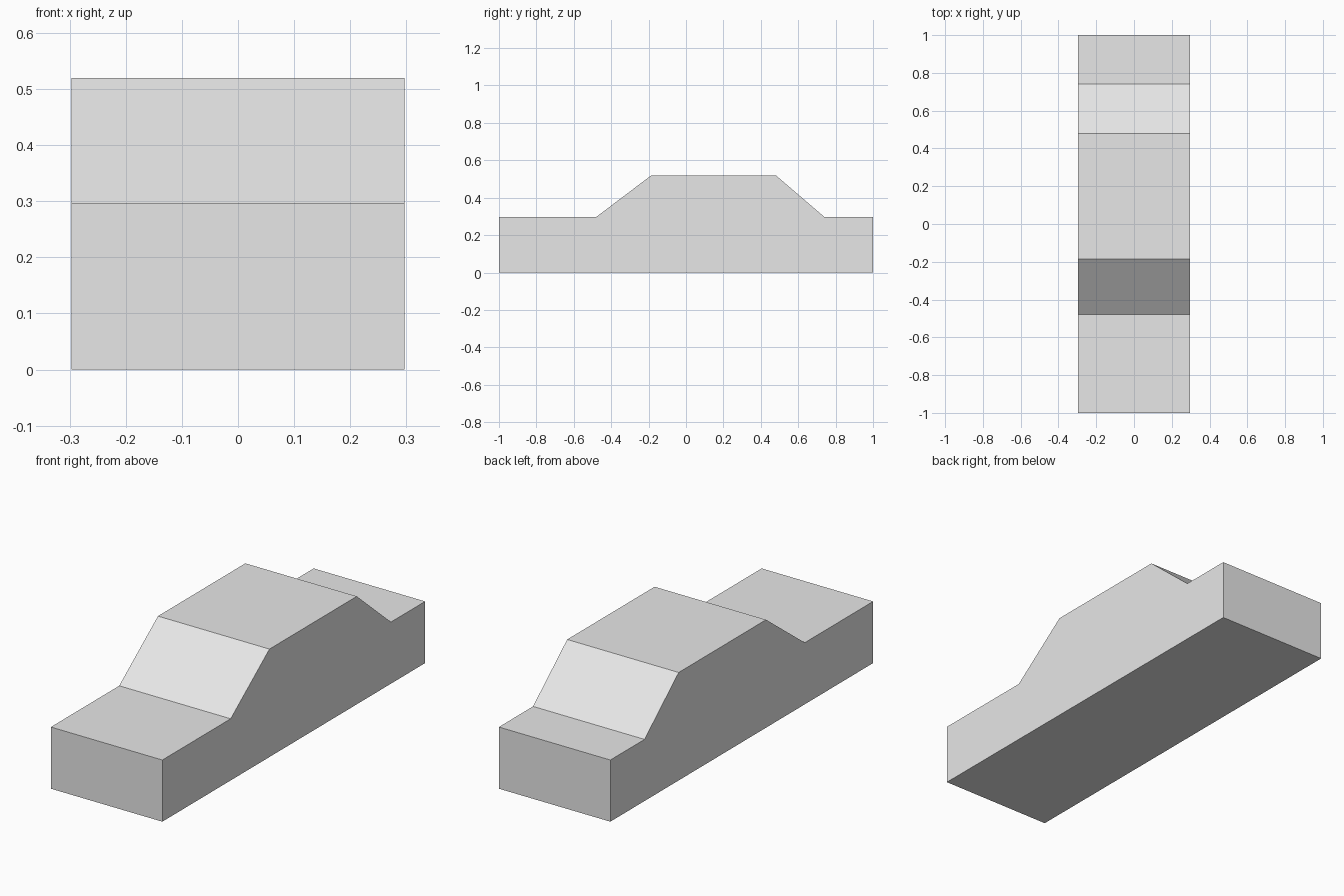
import bpy
import bmesh

cube = bpy.data.objects.get("Cube")
if cube:
    bpy.data.objects.remove(cube, do_unlink=True)

HALF_WIDTH = 0.297
DECK, ROOF = 0.297, 0.52

# Plain grey paint
grey = bpy.data.materials.new("light_grey")
grey.use_nodes = True
color = (0.8, 0.8, 0.8, 1)
grey.diffuse_color = color
grey.node_tree.nodes["Principled BSDF"].inputs["Base Color"].default_value = color

# Side outline (y, z): hood, windscreen, roof, rear window, trunk
profile = [(-1, 0), (1, 0), (1, DECK), (0.74, DECK), (0.48, ROOF),
           (-0.185, ROOF), (-0.48, DECK), (-1, DECK)]

# Extrude the outline across the width
bm = bmesh.new()
side = bm.faces.new([bm.verts.new((-HALF_WIDTH, y, z)) for y, z in profile])
extruded = bmesh.ops.extrude_face_region(bm, geom=[side], use_keep_orig=True)
moved = [v for v in extruded["geom"] if isinstance(v, bmesh.types.BMVert)]
bmesh.ops.translate(bm, verts=moved, vec=(2 * HALF_WIDTH, 0, 0))
bmesh.ops.recalc_face_normals(bm, faces=bm.faces)

mesh = bpy.data.meshes.new("car_body")
bm.to_mesh(mesh)
bm.free()
mesh.materials.append(grey)
body = bpy.data.objects.new("car_body", mesh)
bpy.context.collection.objects.link(body)
